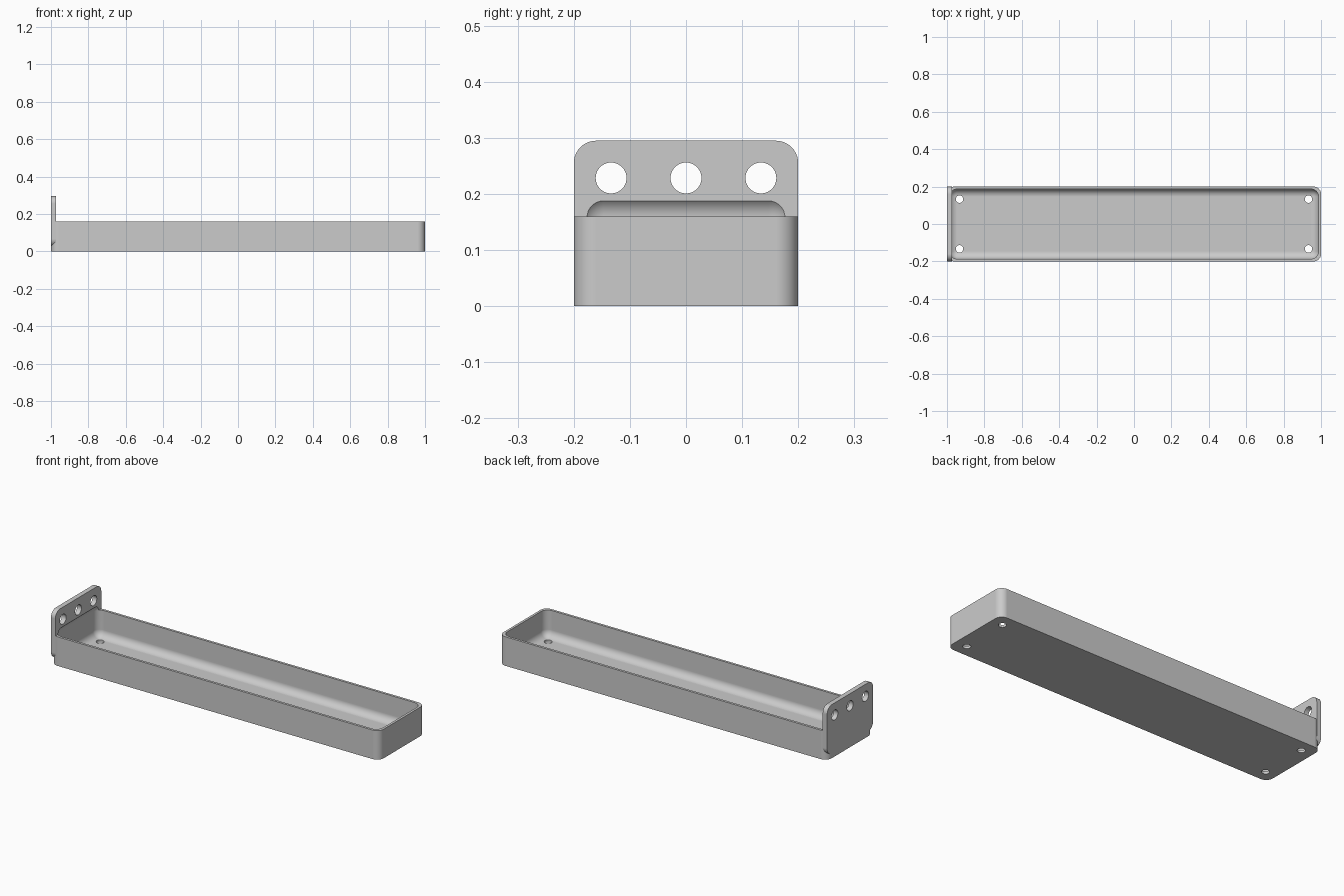
import bpy, bmesh, math
from mathutils import Matrix

if "Cube" in bpy.data.objects:
    bpy.data.objects.remove(bpy.data.objects["Cube"], do_unlink=True)

LENGTH, WIDTH, HEIGHT = 2.0, 0.4, 0.16
WALL, RADIUS = 0.0133, 0.04
PLATE, PLATE_LOW, PLATE_TOP = 0.0267, 0.0267, 0.295

grey = bpy.data.materials.new("light grey")
grey.use_nodes = True
colour = (0.6, 0.6, 0.6, 1)
grey.diffuse_color = colour
grey.node_tree.nodes["Principled BSDF"].inputs["Base Color"].default_value = colour


def finish(bm, name):
    mesh = bpy.data.meshes.new(name)
    bmesh.ops.recalc_face_normals(bm, faces=bm.faces)
    bm.to_mesh(mesh)
    bm.free()
    mesh.materials.append(grey)
    obj = bpy.data.objects.new(name, mesh)
    bpy.context.collection.objects.link(obj)
    return obj


def rounded_box(name, low, high, axis=None):
    """Box with its edges along one axis rounded, or all edges if no axis."""
    bm = bmesh.new()
    bmesh.ops.create_cube(bm, size=1)
    for v in bm.verts:
        for i in range(3):
            v.co[i] = low[i] if v.co[i] < 0 else high[i]
    edges = [e for e in bm.edges if axis is None or
             abs((e.verts[0].co - e.verts[1].co).normalized()[axis]) > 0.9]
    bmesh.ops.bevel(bm, geom=edges, offset=RADIUS, segments=10,
                    profile=0.5, affect='EDGES')
    return finish(bm, name)


def drill(name, centre, radius, depth, turn=0):
    bm = bmesh.new()
    place = Matrix.Translation(centre) @ Matrix.Rotation(turn, 4, 'Y')
    bmesh.ops.create_cone(bm, cap_ends=True, segments=40, radius1=radius,
                          radius2=radius, depth=depth, matrix=place)
    return finish(bm, name)


def combine(target, other, operation):
    mod = target.modifiers.new(operation.title(), 'BOOLEAN')
    mod.object, mod.operation, mod.solver = other, operation, 'EXACT'
    bpy.ops.object.select_all(action='DESELECT')
    bpy.context.view_layer.objects.active = target
    target.select_set(True)
    bpy.ops.object.modifier_apply(modifier=mod.name)
    bpy.data.objects.remove(other, do_unlink=True)


# Tray body with rounded upright corners, and the end mounting plate
x, y = LENGTH / 2, WIDTH / 2
tray = rounded_box("tray", (-x, -y, 0), (x, y, HEIGHT), 2)
plate = rounded_box("mounting_plate", (-x, -y, PLATE_LOW), (-x + PLATE, y, PLATE_TOP), 0)
combine(tray, plate, 'UNION')

# Hollow, rounded all over so that it leaves a cove in the plate
hollow = rounded_box("hollow", (WALL - x, WALL - y, WALL), (x - WALL, y - WALL, 0.198))
combine(tray, hollow, 'DIFFERENCE')

# Three screw holes through the plate
for side in (-1, 0, 1):
    combine(tray, drill("plate_hole", (-x, side * 0.1335, 0.2285), 0.0275, 0.1,
                        math.pi / 2), 'DIFFERENCE')

# Drain holes in the floor corners
for sx in (-1, 1):
    for sy in (-1, 1):
        combine(tray, drill("drain_hole", (sx * 0.933, sy * 0.133, 0), 0.02, 0.1),
                'DIFFERENCE')

# Smooth fillets, crisp edges
bpy.ops.object.shade_smooth_by_angle(angle=math.radians(25))
tray.modifiers.new("Weighted Normal", 'WEIGHTED_NORMAL').keep_sharp = True
